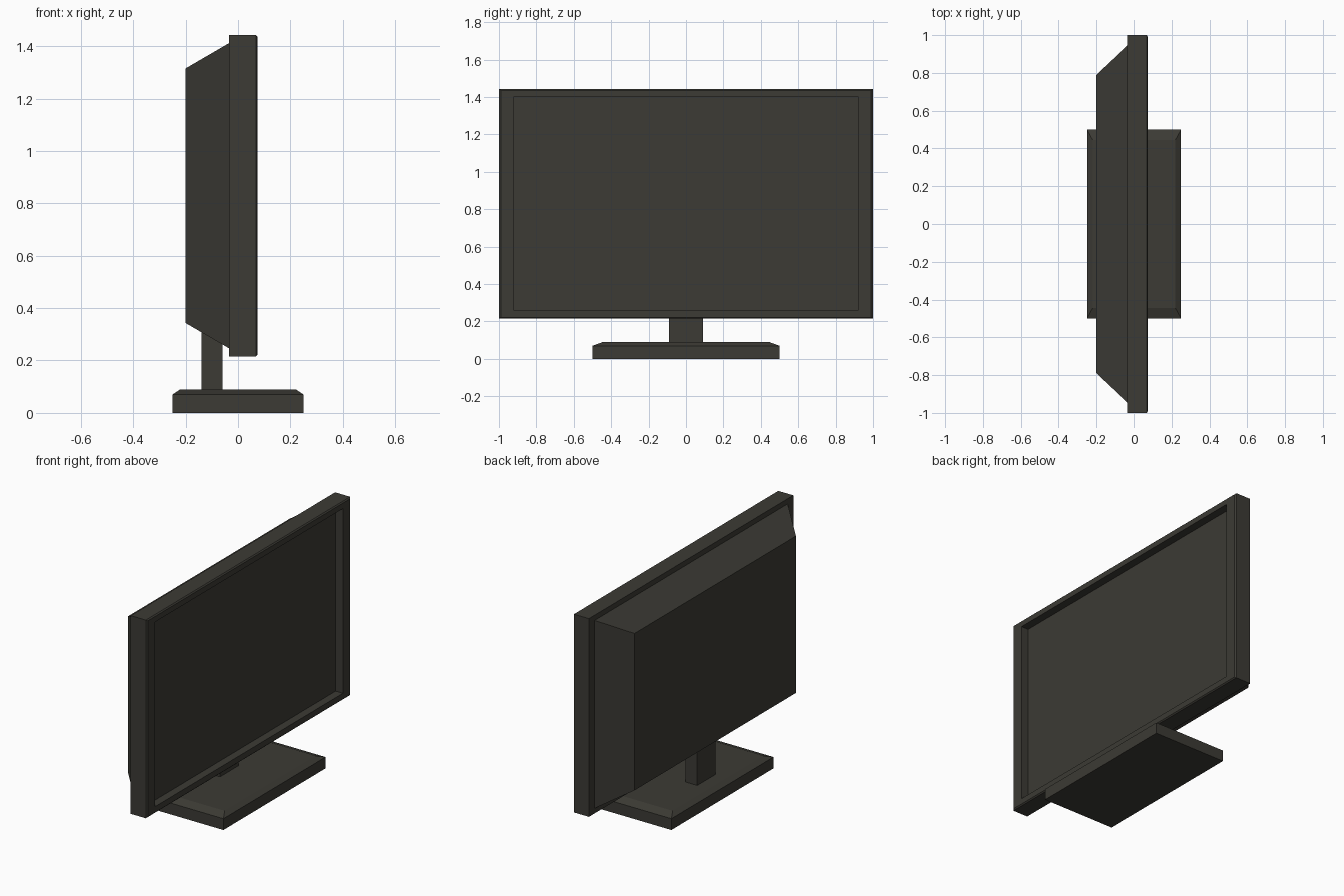
import bpy
import bmesh

cube = bpy.data.objects.get("Cube")
if cube:
    bpy.data.objects.remove(cube, do_unlink=True)


def make_material(name, color):
    mat = bpy.data.materials.new(name)
    mat.use_nodes = True
    mat.diffuse_color = color
    mat.node_tree.nodes["Principled BSDF"].inputs["Base Color"].default_value = color
    return mat


plastic = make_material("charcoal plastic", (0.045, 0.043, 0.035, 1))


def x_ring(x, half_y, z0, z1):
    """Upright rectangle at depth x."""
    return [(x, -half_y, z0), (x, half_y, z0), (x, half_y, z1), (x, -half_y, z1)]


def z_ring(z, x0, x1, half_y):
    """Flat rectangle at height z."""
    return [(x0, -half_y, z), (x1, -half_y, z), (x1, half_y, z), (x0, half_y, z)]


def loft(name, rings, cap_end=True):
    """Join successive rectangles into a flat-sided solid."""
    bm = bmesh.new()
    loops = [[bm.verts.new(p) for p in ring] for ring in rings]
    for a, b in zip(loops, loops[1:]):
        for i in range(4):
            j = (i + 1) % 4
            bm.faces.new((a[i], a[j], b[j], b[i]))
    bm.faces.new(loops[0][::-1])
    if cap_end:
        bm.faces.new(loops[-1])
    mesh = bpy.data.meshes.new(name)
    bm.to_mesh(mesh)
    bm.free()
    mesh.materials.append(plastic)
    obj = bpy.data.objects.new(name, mesh)
    bpy.context.collection.objects.link(obj)
    return obj


# Panel: chamfered outer frame, then a straight recess down to the display
loft("display_panel", [
    x_ring(-0.035, 1.0, 0.215, 1.443),
    x_ring(0.068, 1.0, 0.215, 1.443),
    x_ring(0.075, 0.99, 0.222, 1.436),
    x_ring(0.075, 0.92, 0.258, 1.402),
    x_ring(0.025, 0.92, 0.258, 1.402),
])

# Tapered rear housing
loft("rear_housing", [
    x_ring(-0.2, 0.79, 0.343, 1.315),
    x_ring(-0.035, 0.945, 0.247, 1.411),
])

# Stand
loft("stand_neck", [
    z_ring(0.09, -0.14, -0.06, 0.09),
    z_ring(0.4, -0.14, -0.06, 0.09),
])
loft("stand_base", [
    z_ring(0.0, -0.25, 0.25, 0.5),
    z_ring(0.07, -0.25, 0.25, 0.5),
    z_ring(0.09, -0.22, 0.22, 0.445),
])
